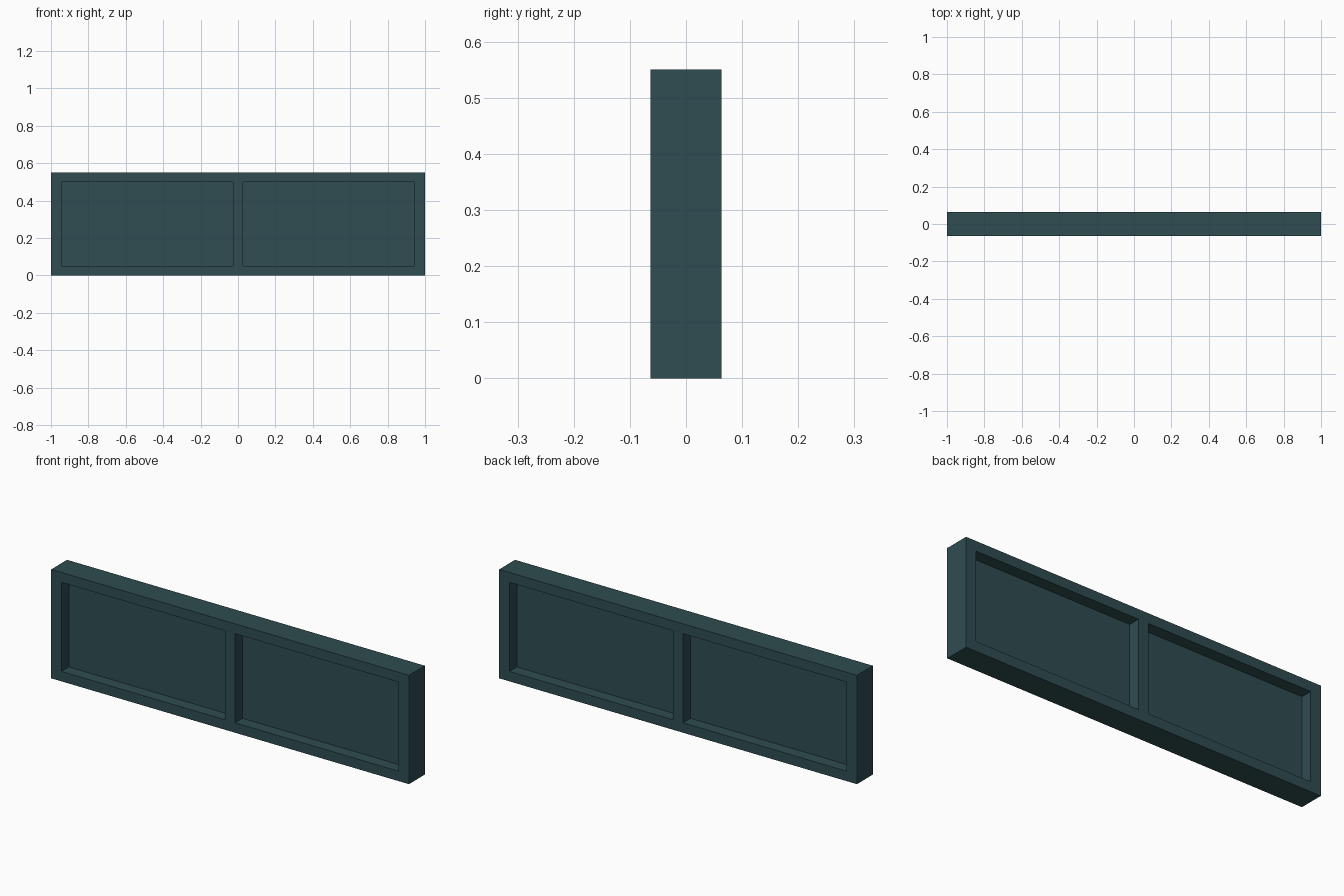
import bpy

if "Cube" in bpy.data.objects:
    bpy.data.objects.remove(bpy.data.objects["Cube"])

W, D, H = 2.0, 0.127, 0.55   # overall size
POST, RAIL = 0.057, 0.05     # frame member widths

mat = bpy.data.materials.new("dark teal")
mat.diffuse_color = (0.029, 0.073, 0.083, 1)
mat.use_nodes = True
mat.node_tree.nodes["Principled BSDF"].inputs["Base Color"].default_value = mat.diffuse_color


def box(name, x0, x1, z0, z1, depth):
    """Box centred on y = 0, spanning the given x and z ranges."""
    bpy.ops.mesh.primitive_cube_add(size=1, location=((x0 + x1) / 2, 0, (z0 + z1) / 2))
    ob = bpy.context.object
    ob.name = name
    ob.scale = (x1 - x0, depth, z1 - z0)
    bpy.ops.object.transform_apply(location=False, rotation=False, scale=True)
    ob.data.materials.append(mat)
    return ob


inner = W / 2 - POST
# End posts
box("left_post", -W / 2, -inner, 0, H, D)
box("right_post", inner, W / 2, 0, H, D)
# Rails
box("bottom_rail", -inner, inner, 0, RAIL, D)
box("top_rail", -inner, inner, H - RAIL, H, D)
# Centre divider
box("centre_divider", -0.028, 0.028, RAIL, H - RAIL, D)
# Thin infill panels either side of the divider
box("left_panel", -inner, -0.028, RAIL, H - RAIL, 0.008)
box("right_panel", 0.028, inner, RAIL, H - RAIL, 0.008)
